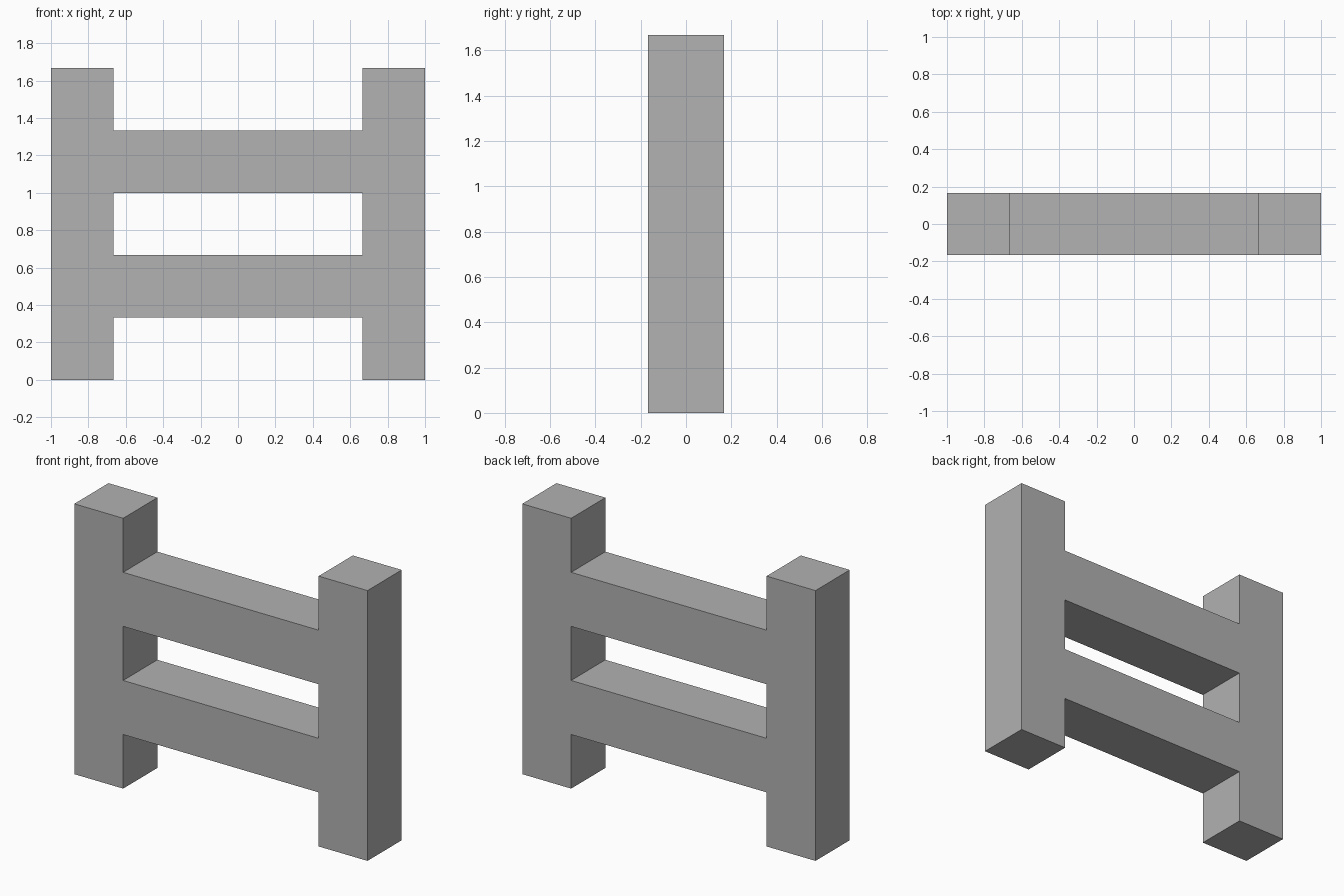
import bpy

cube = bpy.data.objects.get("Cube")
if cube:
    bpy.data.objects.remove(cube, do_unlink=True)

UNIT = 1 / 3  # square section of every beam

grey = bpy.data.materials.new("plain_grey")
grey.use_nodes = True
colour = (0.445, 0.445, 0.445, 1)
grey.diffuse_color = colour
grey.node_tree.nodes["Principled BSDF"].inputs["Base Color"].default_value = colour


def beam(name, centre, size):
    bpy.ops.mesh.primitive_cube_add(size=1, location=centre)
    obj = bpy.context.object
    obj.name = name
    obj.scale = size
    bpy.ops.object.transform_apply(location=False, rotation=False, scale=True)
    obj.data.materials.append(grey)
    return obj


# Upright posts
for name, side in (("left_post", 1), ("right_post", -1)):
    beam(name, (side * 2.5 * UNIT, 0, 2.5 * UNIT), (UNIT, UNIT, 5 * UNIT))

# Rails fitted between the posts
for name, level in (("lower_rail", 1.5), ("upper_rail", 3.5)):
    beam(name, (0, 0, level * UNIT), (4 * UNIT, UNIT, UNIT))
